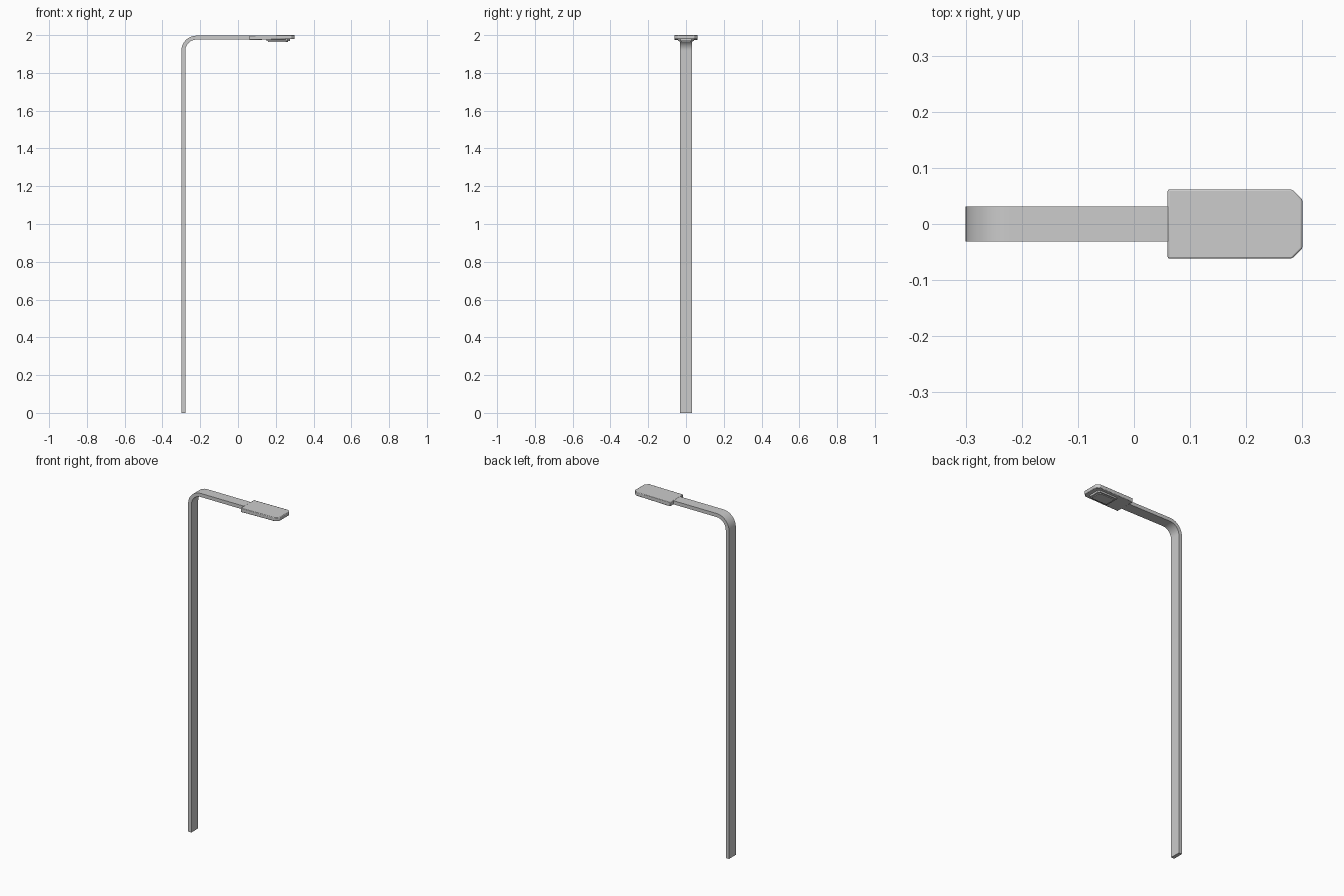
import bpy, bmesh, math

if "Cube" in bpy.data.objects:
    bpy.data.objects.remove(bpy.data.objects["Cube"])


def finish(name, bm, bevel=0.0):
    bmesh.ops.recalc_face_normals(bm, faces=bm.faces)
    mesh = bpy.data.meshes.new(name)
    bm.to_mesh(mesh)
    bm.free()
    ob = bpy.data.objects.new(name, mesh)
    bpy.context.collection.objects.link(ob)
    if bevel:
        mod = ob.modifiers.new("soft_edges", 'BEVEL')
        mod.width, mod.segments = bevel, 2
        mod.limit_method = 'ANGLE'
    bpy.context.view_layer.objects.active = ob
    ob.select_set(True)
    bpy.ops.object.shade_smooth_by_angle(angle=math.radians(35))
    ob.select_set(False)
    return ob


def extrude(name, points, offset, bevel=0.0):
    bm = bmesh.new()
    face = bm.faces.new([bm.verts.new(p) for p in points])
    ext = bmesh.ops.extrude_face_region(bm, geom=[face])
    verts = [v for v in ext["geom"] if isinstance(v, bmesh.types.BMVert)]
    bmesh.ops.translate(bm, verts=verts, vec=offset)
    return finish(name, bm, bevel)


# Flat bar: upright pole, rounded bend, horizontal arm
W, TOP, T, R = 0.0315, 1.997, 0.021, 0.08
cx, cz = -0.30 + R, TOP - R


def arc(r, n=12):
    angles = [math.pi - i * math.pi / 2 / n for i in range(n + 1)]
    return [(cx + r * math.cos(a), cz + r * math.sin(a)) for a in angles]


path_out = [(-0.30, 0)] + arc(R) + [(0.08, TOP)]
path_in = [(-0.30 + T, 0)] + arc(R - T) + [(0.08, TOP - T)]
bm = bmesh.new()
rings = []
for (xo, zo), (xi, zi) in zip(path_out, path_in):
    rings.append([bm.verts.new(p) for p in
                  ((xo, -W, zo), (xo, W, zo), (xi, W, zi), (xi, -W, zi))])
for a, b in zip(rings, rings[1:]):
    for i in range(4):
        j = (i + 1) % 4
        bm.faces.new((a[i], a[j], b[j], b[i]))
bm.faces.new(rings[0])
bm.faces.new(rings[-1])
finish("pole_and_arm", bm)


# Plan outline with clipped corners at the free end
def outline(x0, x1, w, c, z):
    half = [(x0, w), (x1 - c, w), (x1, w - c)]
    pts = half + [(x, -y) for x, y in reversed(half)]
    return [(x, y, z) for x, y in pts]


# Lamp head, lens frame and lens
head = extrude("lamp_head", outline(0.06, 0.30, 0.0615, 0.018, 1.974),
               (0, 0, 0.024), 0.003)
for v in head.data.vertices:            # head rises slightly towards its tip
    if v.co.x > 0.2:
        v.co.z += 0.002 if v.co.z > 1.99 else 0.005
extrude("lens_frame", outline(0.15, 0.274, 0.042, 0.012, 1.968), (0, 0, 0.014))
extrude("lens", outline(0.16, 0.264, 0.034, 0.010, 1.964), (0, 0, 0.014))
